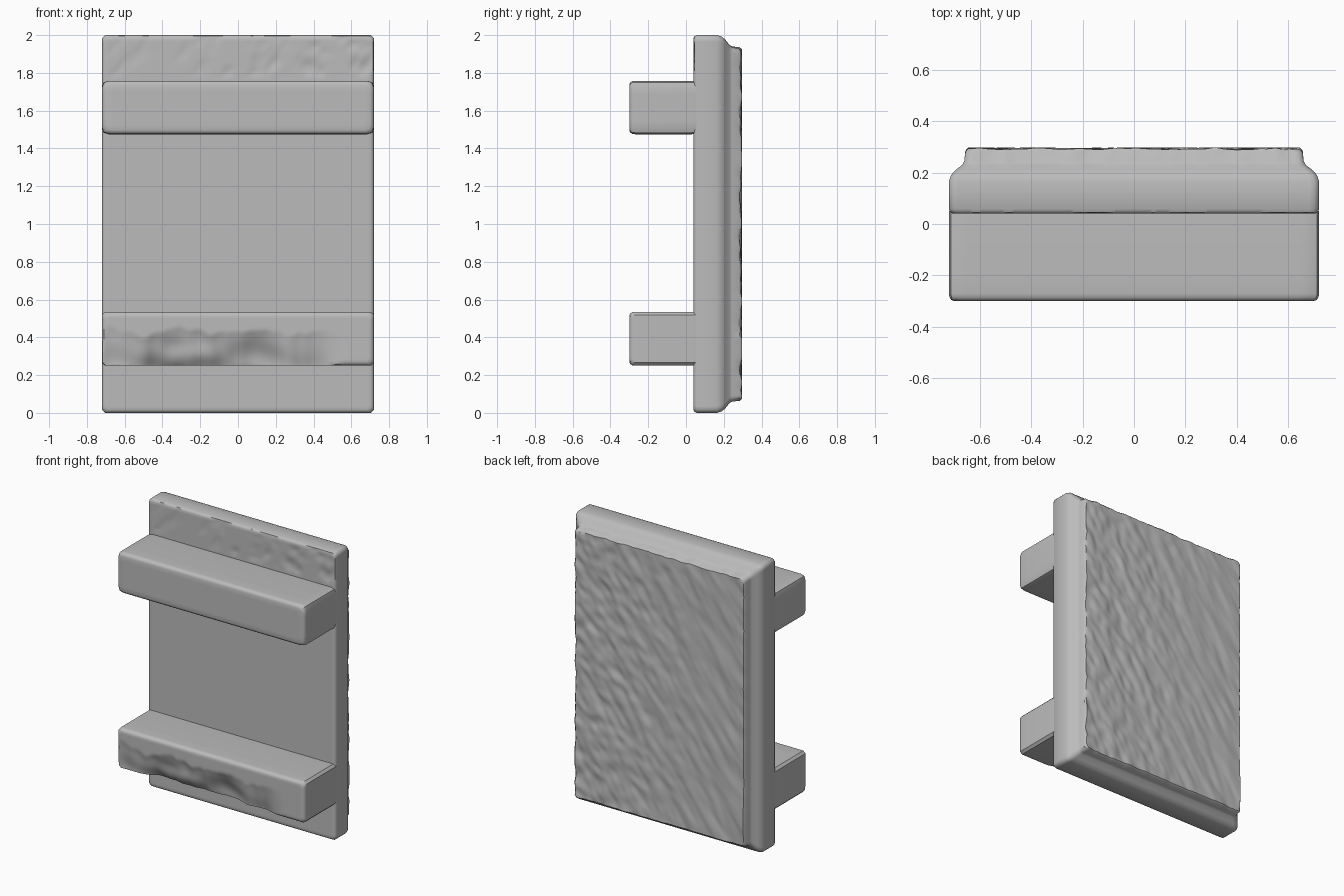
import bpy, bmesh
from mathutils import Vector, noise

old = bpy.data.objects.get("Cube")
if old:
    bpy.data.objects.remove(old, do_unlink=True)

stone = bpy.data.materials.new("grey stone")
stone.use_nodes = True
GREY = (0.5, 0.5, 0.5, 1)
stone.diffuse_color = GREY
stone.node_tree.nodes["Principled BSDF"].inputs["Base Color"].default_value = GREY


def n(x, y, z=0.0):
    return noise.noise(Vector((x, y, z)))


def half(bm, hx, hz, zc, rings, nx, nz):
    """A gridded end cap whose rim is swept through (y, inset) rings."""
    def place(v, u, w, y, inset):
        v.co = (u * (hx - inset), y, zc + w * (hz - inset))
        if abs(u) > 0.99 and abs(w) > 0.99:      # soften the corners
            v.co.x -= u * 0.008
            v.co.z -= w * 0.008
    cap = bmesh.ops.create_grid(bm, x_segments=nx, y_segments=nz, size=1)["verts"]
    uw = {v: (v.co.x, v.co.y) for v in cap}
    rim = [e for v in cap for e in v.link_edges if e.is_boundary]
    rim = list(dict.fromkeys(rim))
    for v in cap:
        place(v, *uw[v], *rings[0])
    for y, inset in rings[1:]:
        below = {}
        for e in rim:
            for v in e.verts:
                if v not in below:
                    below[v] = bm.verts.new()
                    uw[below[v]] = uw[v]
                    place(below[v], *uw[v], y, inset)
        nxt = []
        for e in rim:
            a, b = e.verts
            f = bm.faces.new((a, b, below[b], below[a]))
            nxt.append(next(k for k in f.edges if set(k.verts) == {below[a], below[b]}))
        rim = nxt


def block(name, hx, z0, z1, front, back, nx, nz, sculpt=None):
    """Closed block from a front and a back half that share their last ring."""
    bm = bmesh.new()
    for rings in (front, back):
        half(bm, hx, (z1 - z0) / 2, (z0 + z1) / 2, rings, nx, nz)
    bmesh.ops.remove_doubles(bm, verts=bm.verts, dist=0.0005)
    if sculpt:
        for v in bm.verts:
            sculpt(v.co)
    bmesh.ops.recalc_face_normals(bm, faces=bm.faces)
    me = bpy.data.meshes.new(name)
    bm.to_mesh(me)
    bm.free()
    me.materials.append(stone)
    ob = bpy.data.objects.new(name, me)
    bpy.context.collection.objects.link(ob)
    bpy.ops.object.select_all(action="DESELECT")
    ob.select_set(True)
    bpy.context.view_layer.objects.active = ob
    bpy.ops.object.shade_smooth_by_angle(angle=0.7)
    return ob


def strokes(x, z):
    """Long diagonal tool marks, broken up towards the left edge."""
    along, across = 0.57 * x + 0.82 * z, 0.82 * x - 0.57 * z
    long_marks = n(along * 3, across * 14, 1.5) + 0.5 * n(along * 6, across * 26, 4)
    rough = max(0.0, min(1.0, 0.45 + x))
    return long_marks * 0.7 + rough * n(along * 12, across * 20, 7)


def carve_panel(co):
    # chiselled back face, fading out at its rim
    if co.y > 0.28:
        co.y -= 0.011 * max(0.0, min(1.3, 0.45 + strokes(co.x, co.z)))
    # worn top edge of the back face
    if co.y > 0.235 and co.z > 1.85:
        co.z -= 0.012 * abs(n(co.x * 9, co.z * 9, 2))
    # shallow cuts along the front top band
    if co.y < 0.045 and co.z > 1.78:
        co.y += 0.014 * max(0.0, strokes(co.x, co.z))


def chip_rail(co):
    # broken lower front edge with a ragged upper limit
    edge = 0.43 + 0.05 * n(co.x * 5, 3) + 0.02 * n(co.x * 17, 6)
    mask = max(0.0, min(1.0, (0.68 - abs(co.x + 0.12)) * 3))
    cut = max(0.0, edge - co.z) * mask * (0.35 + 0.25 * n(co.x * 6, co.z * 8, 5))
    co.y = max(co.y, -0.30 + cut)


# backing panel with a stepped, coved rim
block("panel", 0.72, 0.0, 2.0,
      [(0.04, 0.016), (0.045, 0.006), (0.058, 0.0), (0.165, 0.0)],
      [(0.297, 0.074), (0.285, 0.064), (0.245, 0.06), (0.23, 0.052),
       (0.21, 0.026), (0.19, 0.008), (0.165, 0.0)], 80, 115, carve_panel)

# two horizontal rails
rail_front = [(-0.30, 0.022), (-0.296, 0.01), (-0.285, 0.002), (-0.27, 0.0),
              (-0.2, 0.0), (0.03, 0.0)]
rail_back = [(0.06, 0.002), (0.03, 0.0)]
block("upper_rail", 0.72, 1.475, 1.758, rail_front, rail_back, 40, 8)
block("lower_rail", 0.72, 0.25, 0.535, rail_front, rail_back, 90, 18, chip_rail)
